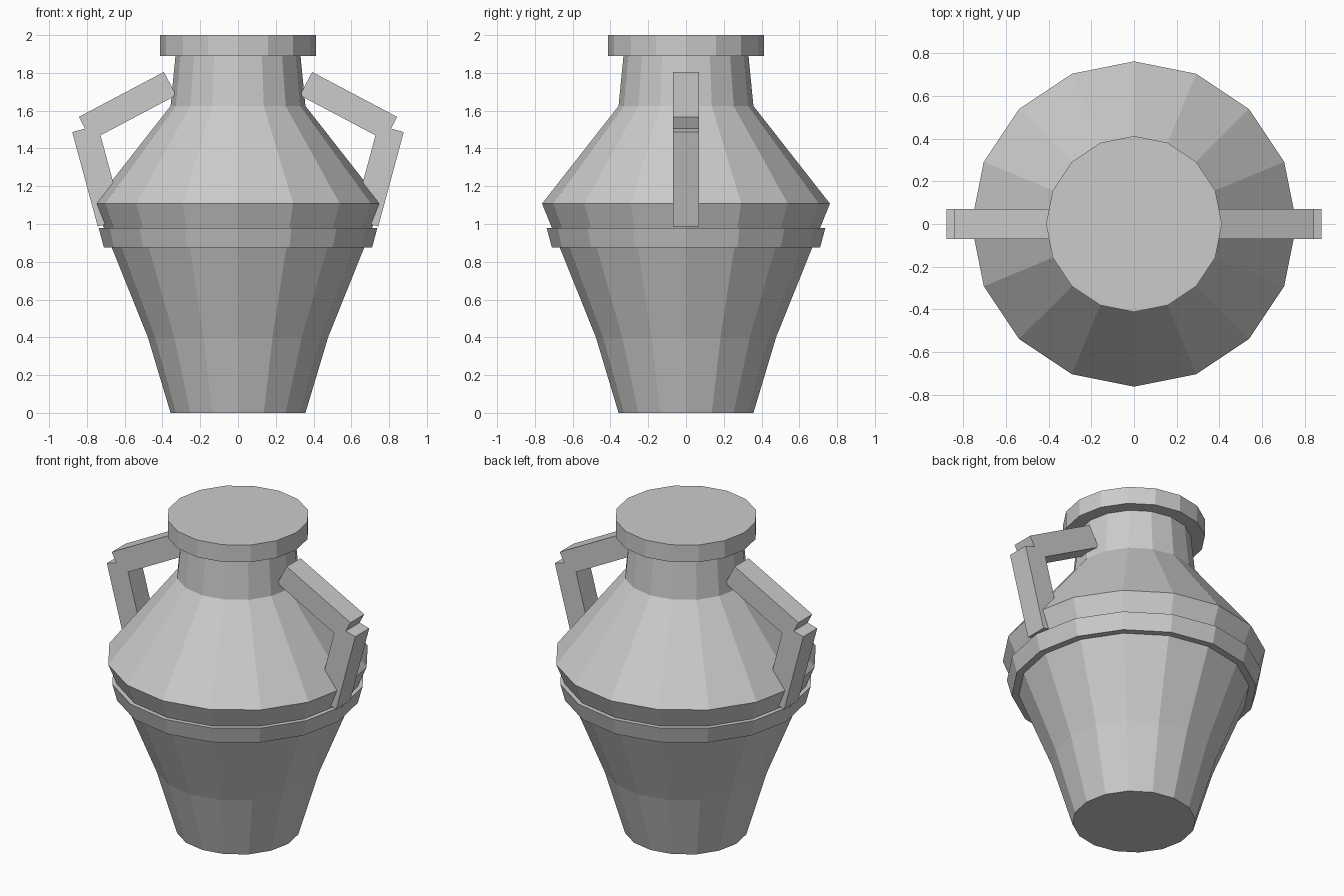
import bpy
import bmesh
from math import cos, sin, pi
from mathutils import Vector

SIDES = 16

cube = bpy.data.objects.get("Cube")
if cube:
    bpy.data.objects.remove(cube, do_unlink=True)

clay = bpy.data.materials.new("pale grey clay")
clay.use_nodes = True
clay.diffuse_color = (0.6, 0.6, 0.6, 1)
clay.node_tree.nodes["Principled BSDF"].inputs["Base Color"].default_value = clay.diffuse_color


def add_object(name, bm):
    bmesh.ops.recalc_face_normals(bm, faces=bm.faces)
    mesh = bpy.data.meshes.new(name)
    bm.to_mesh(mesh)
    bm.free()
    mesh.materials.append(clay)
    obj = bpy.data.objects.new(name, mesh)
    bpy.context.collection.objects.link(obj)
    return obj


def turned(name, profile):
    """Closed faceted solid turned about z from (radius, height) points."""
    bm = bmesh.new()
    rings = [[bm.verts.new((r * cos(2 * pi * i / SIDES), r * sin(2 * pi * i / SIDES), z))
              for i in range(SIDES)] for r, z in profile]
    for low, high in zip(rings, rings[1:]):
        for i in range(SIDES):
            j = (i + 1) % SIDES
            bm.faces.new((low[i], low[j], high[j], high[i]))
    bm.faces.new(rings[0])
    bm.faces.new(rings[-1])
    return add_object(name, bm)


def bar(name, start, end, width=0.14):
    """Square bar between two (x, z) points."""
    a, b = (Vector((x, 0, z)) for x, z in (start, end))
    axis = b - a
    side = axis.normalized().cross(Vector((0, 1, 0))) * width / 2
    depth = Vector((0, width / 2, 0))
    bm = bmesh.new()
    ends = [[bm.verts.new(p + side * s + depth * d)
             for s, d in ((-1, -1), (1, -1), (1, 1), (-1, 1))] for p in (a, b)]
    for i in range(4):
        j = (i + 1) % 4
        bm.faces.new((ends[0][i], ends[0][j], ends[1][j], ends[1][i]))
    for cap in ends:
        bm.faces.new(cap)
    return add_object(name, bm)


# Jar body, belly band and closed rim
turned("jar_body", [(0.357, 0), (0.477, 0.4), (0.762, 1.108), (0.357, 1.625), (0.33, 1.9)])
turned("belly_band", [(0.71, 0.875), (0.738, 0.98)])
turned("rim", [(0.412, 1.89), (0.412, 2)])

# Pair of angular handles, each of two bars meeting at the elbow
for label, s in (("left", 1), ("right", -1)):
    elbow = (0.81 * s, 1.505)
    bar(label + "_handle_upper", (0.36 * s, 1.743), elbow)
    bar(label + "_handle_lower", elbow, (0.675 * s, 1.005))
